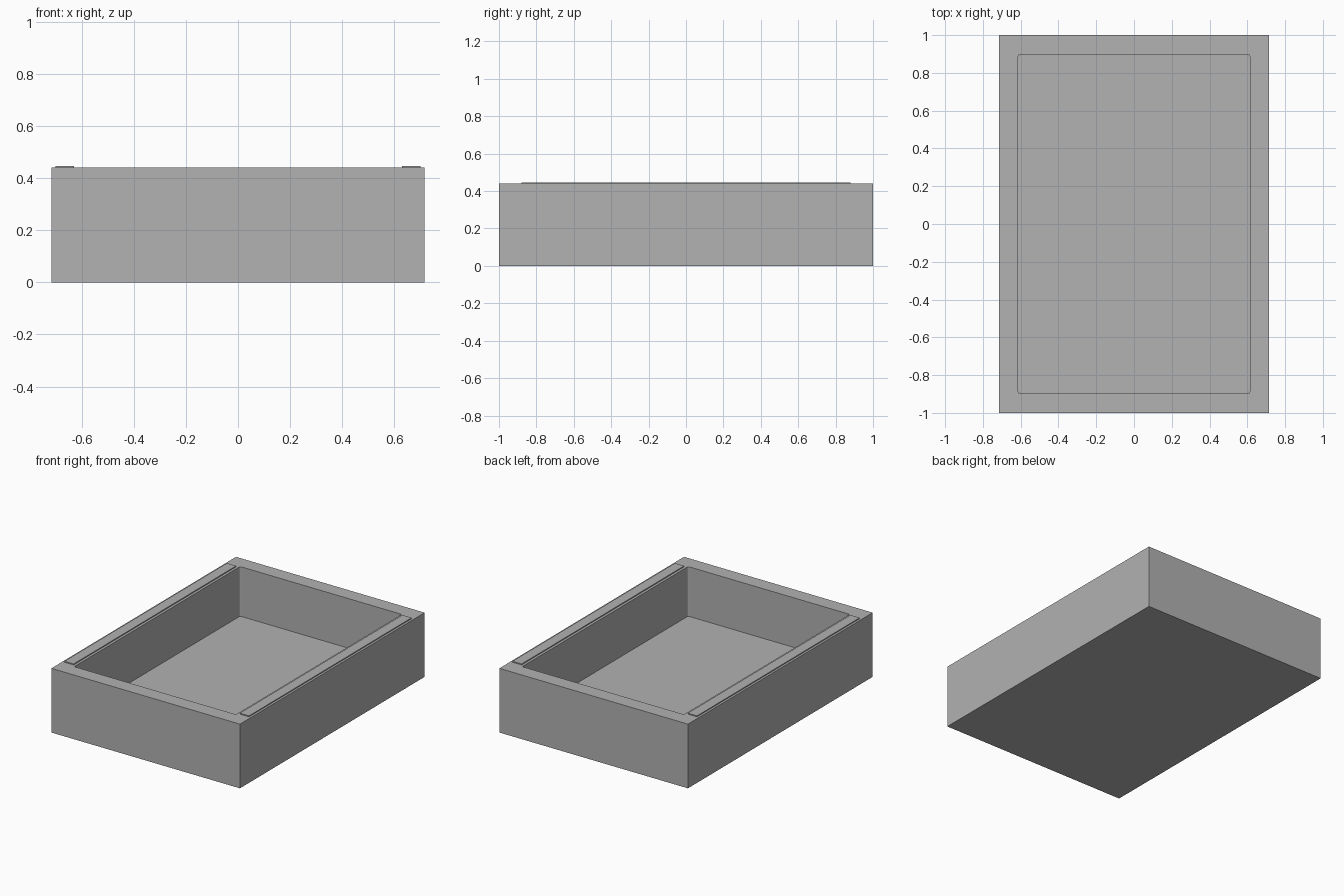
import bpy

if "Cube" in bpy.data.objects:
    bpy.data.objects.remove(bpy.data.objects["Cube"])

W, D, H = 1.43, 2.0, 0.44          # outer size of the tray
CAV_W, CAV_D, FLOOR = 1.226, 1.796, 0.10
RAIL_H = 0.007

grey = bpy.data.materials.new("mid grey")
grey.diffuse_color = (0.445, 0.445, 0.445, 1)
grey.use_nodes = True
grey.node_tree.nodes["Principled BSDF"].inputs["Base Color"].default_value = grey.diffuse_color


def box(name, x0, x1, y0, y1, z0, z1):
    bpy.ops.mesh.primitive_cube_add(
        size=1, location=((x0 + x1) / 2, (y0 + y1) / 2, (z0 + z1) / 2))
    ob = bpy.context.object
    ob.name = ob.data.name = name
    ob.scale = (x1 - x0, y1 - y0, z1 - z0)
    bpy.ops.object.transform_apply(location=True, rotation=False, scale=True)
    ob.data.materials.append(grey)
    return ob


# Pocket cutter with slightly rounded upright corners
cutter = box("pocket_cutter", -CAV_W / 2, CAV_W / 2, -CAV_D / 2, CAV_D / 2, FLOOR, H + 0.2)
weights = cutter.data.attributes.new("bevel_weight_edge", 'FLOAT', 'EDGE')
for edge in cutter.data.edges:
    a, b = (cutter.data.vertices[i].co for i in edge.vertices)
    weights.data[edge.index].value = 1.0 if abs(a.z - b.z) > 0.01 else 0.0
bevel = cutter.modifiers.new("round_corners", 'BEVEL')
bevel.limit_method = 'WEIGHT'
bevel.width = 0.012
bevel.segments = 4

# Open tray body
tray = box("tray_body", -W / 2, W / 2, -D / 2, D / 2, 0, H)
cut = tray.modifiers.new("pocket", 'BOOLEAN')
cut.operation = 'DIFFERENCE'
cut.solver = 'EXACT'
cut.object = cutter
bpy.context.view_layer.objects.active = tray
bpy.ops.object.modifier_apply(modifier=cut.name)
bpy.data.objects.remove(cutter)

# Thin raised rails along both long rims
for side, label in ((-1, "left_rail"), (1, "right_rail")):
    xs = sorted((side * 0.63, side * 0.70))
    box(label, xs[0], xs[1], -0.88, 0.88, H, H + RAIL_H)
